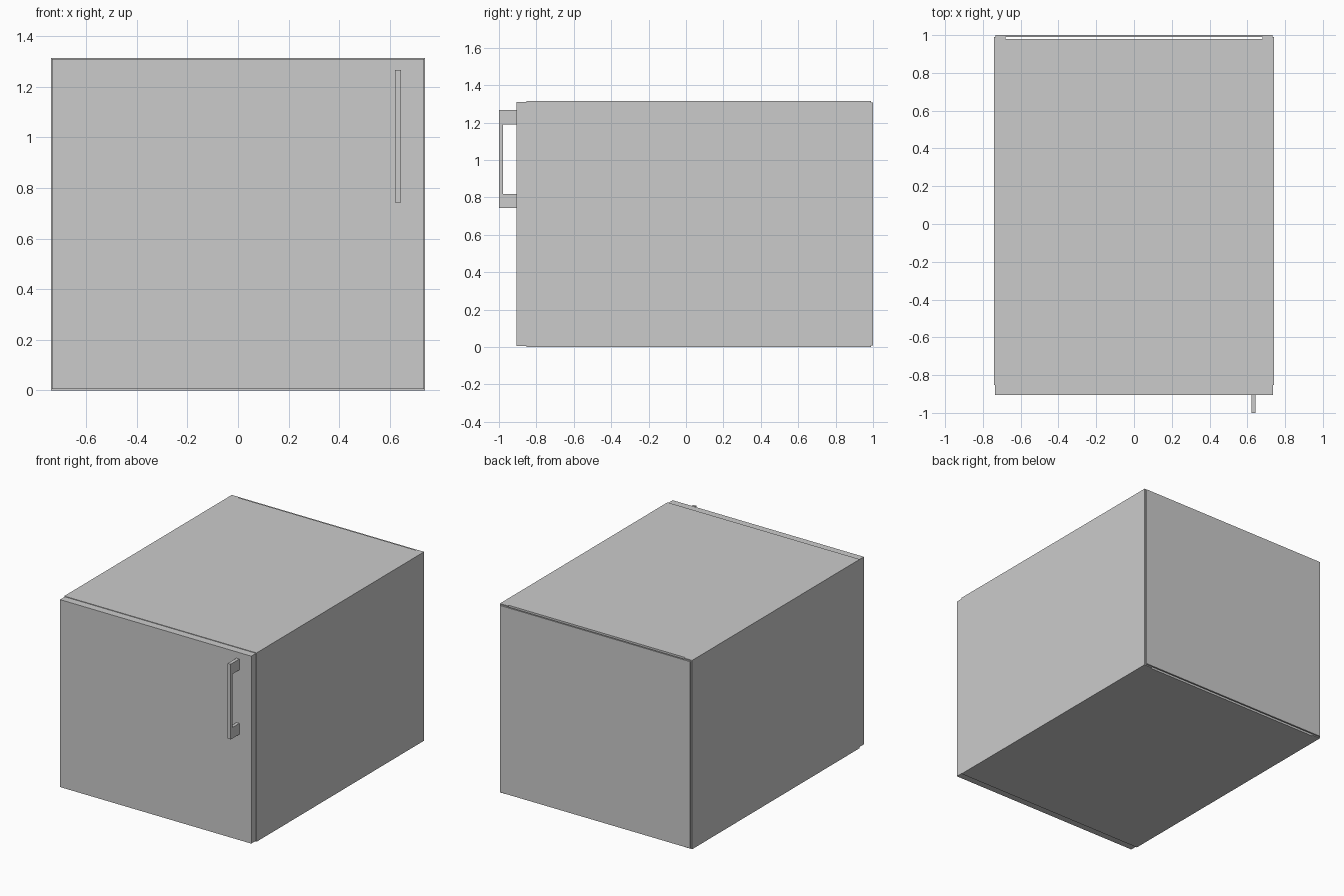
import bpy, bmesh

if "Cube" in bpy.data.objects:
    bpy.data.objects.remove(bpy.data.objects["Cube"])


def extrude_profile(name, pts, x0, x1):
    """Closed (y, z) outline extruded along x."""
    bm = bmesh.new()
    face = bm.faces.new([bm.verts.new((x0, y, z)) for y, z in pts])
    res = bmesh.ops.extrude_face_region(bm, geom=[face])
    moved = [g for g in res["geom"] if isinstance(g, bmesh.types.BMVert)]
    bmesh.ops.translate(bm, verts=moved, vec=(x1 - x0, 0, 0))
    bmesh.ops.recalc_face_normals(bm, faces=bm.faces)
    mesh = bpy.data.meshes.new(name)
    bm.to_mesh(mesh)
    bm.free()
    obj = bpy.data.objects.new(name, mesh)
    bpy.context.collection.objects.link(obj)
    return obj


def box(name, half_x, y, z):
    pts = [(y[0], z[0]), (y[1], z[0]), (y[1], z[1]), (y[0], z[1])]
    return extrude_profile(name, pts, -half_x, half_x)


def cut(target, cutter):
    mod = target.modifiers.new(cutter.name, 'BOOLEAN')
    mod.operation = 'DIFFERENCE'
    mod.solver = 'EXACT'
    mod.object = cutter
    cutter.hide_render = True
    cutter.hide_set(True)


# Hollow carcass: open front and back, top and bottom set back from the rear
carcass = box("carcass", 0.74, (-0.853, 0.989), (0, 1.314))
cut(carcass, box("cavity_cutter", 0.68, (-1.2, 1.2), (0.06, 1.254)))
cut(carcass, box("rear_gap_cutter", 0.68, (0.979, 1.2), (-0.2, 1.6)))

# Thin back panel
box("back_panel", 0.732, (0.989, 1.0), (0.007, 1.307))

# Door
box("door", 0.736, (-0.905, -0.853), (0.006, 1.31))

# U-shaped bar handle
handle = [(-0.905, 0.742), (-1.0, 0.742), (-1.0, 1.266), (-0.905, 1.266),
          (-0.905, 1.19), (-0.978, 1.19), (-0.978, 0.818), (-0.905, 0.818)]
extrude_profile("handle", handle, 0.621, 0.644)
